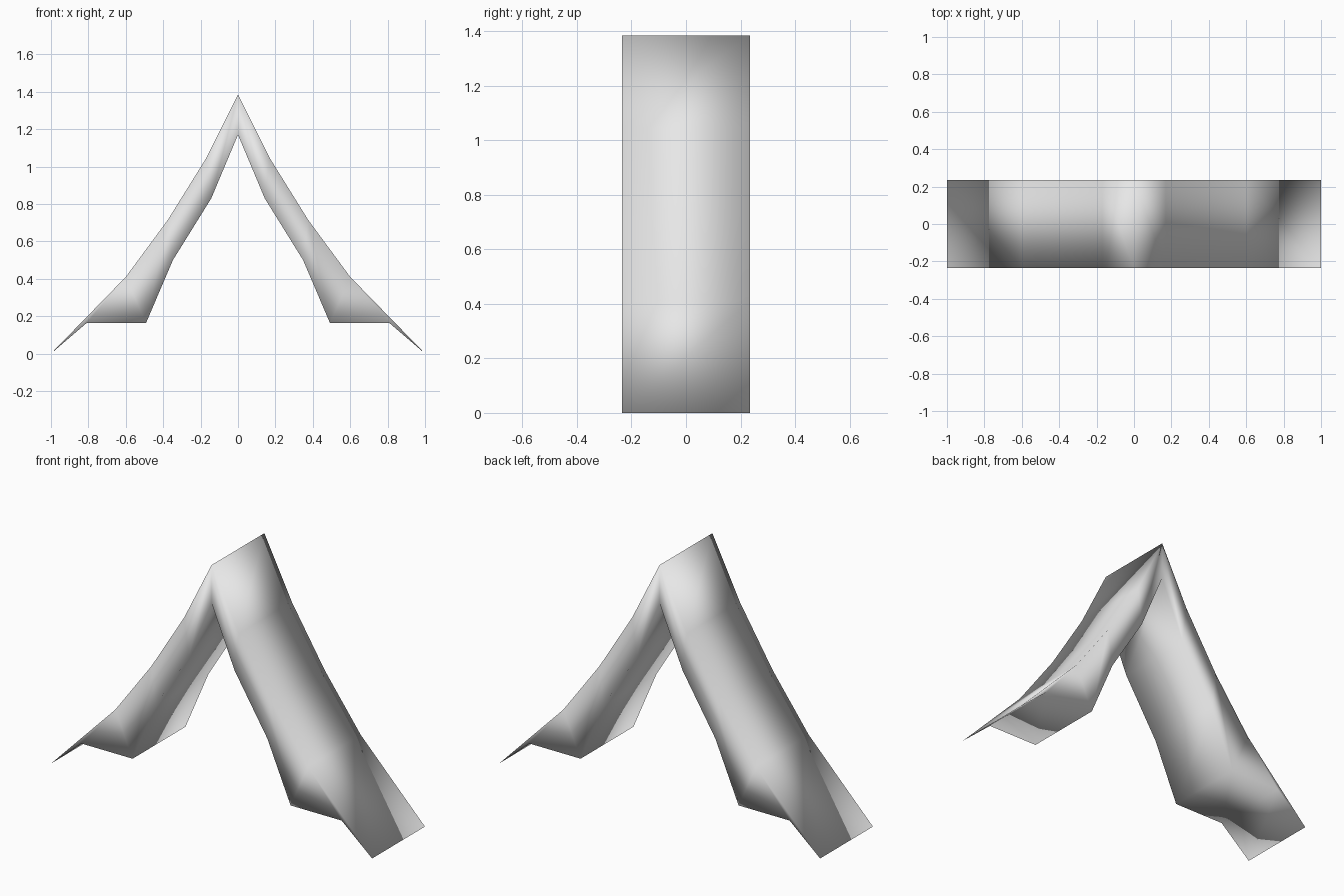
import bpy
import bmesh

# Remove the default cube only
cube = bpy.data.objects.get("Cube")
if cube:
    bpy.data.objects.remove(cube, do_unlink=True)

HALF_DEPTH = 0.235

# Half profile in (x, z): outer edge and inner edge, apex to foot
OUTER = [(0, 1.385), (0.17, 1.045), (0.375, 0.715), (0.6, 0.41)]
INNER = [(0, 1.17), (0.143, 0.83), (0.348, 0.50), (0.492, 0.163)]
HEEL = (0.81, 0.163)
TIP = (1.0, 0.0)


def half_faces(side):
    """Cap faces of one leg, as lists of (x, z) points."""
    faces = []
    for i in range(len(OUTER) - 1):
        faces.append([OUTER[i], OUTER[i + 1], INNER[i + 1], INNER[i]])
    faces.append([OUTER[-1], HEEL, INNER[-1]])
    faces.append([OUTER[-1], TIP, HEEL])
    return [[(side * x, z) for x, z in f] for f in faces]


# Flat cross-section of both legs, welded at the apex
bm = bmesh.new()
verts = {}
for side in (1, -1):
    for face in half_faces(side):
        ring = []
        for x, z in face:
            key = (round(x, 4) + 0.0, z)
            if key not in verts:
                verts[key] = bm.verts.new((x, -HALF_DEPTH, z))
            ring.append(verts[key])
        bm.faces.new(ring)
bmesh.ops.recalc_face_normals(bm, faces=bm.faces)

# Extrude the section through the depth, keeping the front cap
result = bmesh.ops.extrude_face_region(bm, geom=bm.faces[:], use_keep_orig=True)
back = [g for g in result["geom"] if isinstance(g, bmesh.types.BMVert)]
bmesh.ops.translate(bm, verts=back, vec=(0, 2 * HALF_DEPTH, 0))
bmesh.ops.recalc_face_normals(bm, faces=bm.faces)

# Soft shading runs across every edge
for f in bm.faces:
    f.smooth = True

mesh = bpy.data.meshes.new("a_frame_legs")
bm.to_mesh(mesh)
bm.free()

# Single plain grey
grey = bpy.data.materials.new("light_grey")
grey.use_nodes = True
colour = (0.8, 0.8, 0.8, 1)
grey.diffuse_color = colour
for node in grey.node_tree.nodes:
    if node.type == "BSDF_PRINCIPLED":
        node.inputs["Base Color"].default_value = colour
mesh.materials.append(grey)

legs = bpy.data.objects.new("a_frame_legs", mesh)
bpy.context.collection.objects.link(legs)
